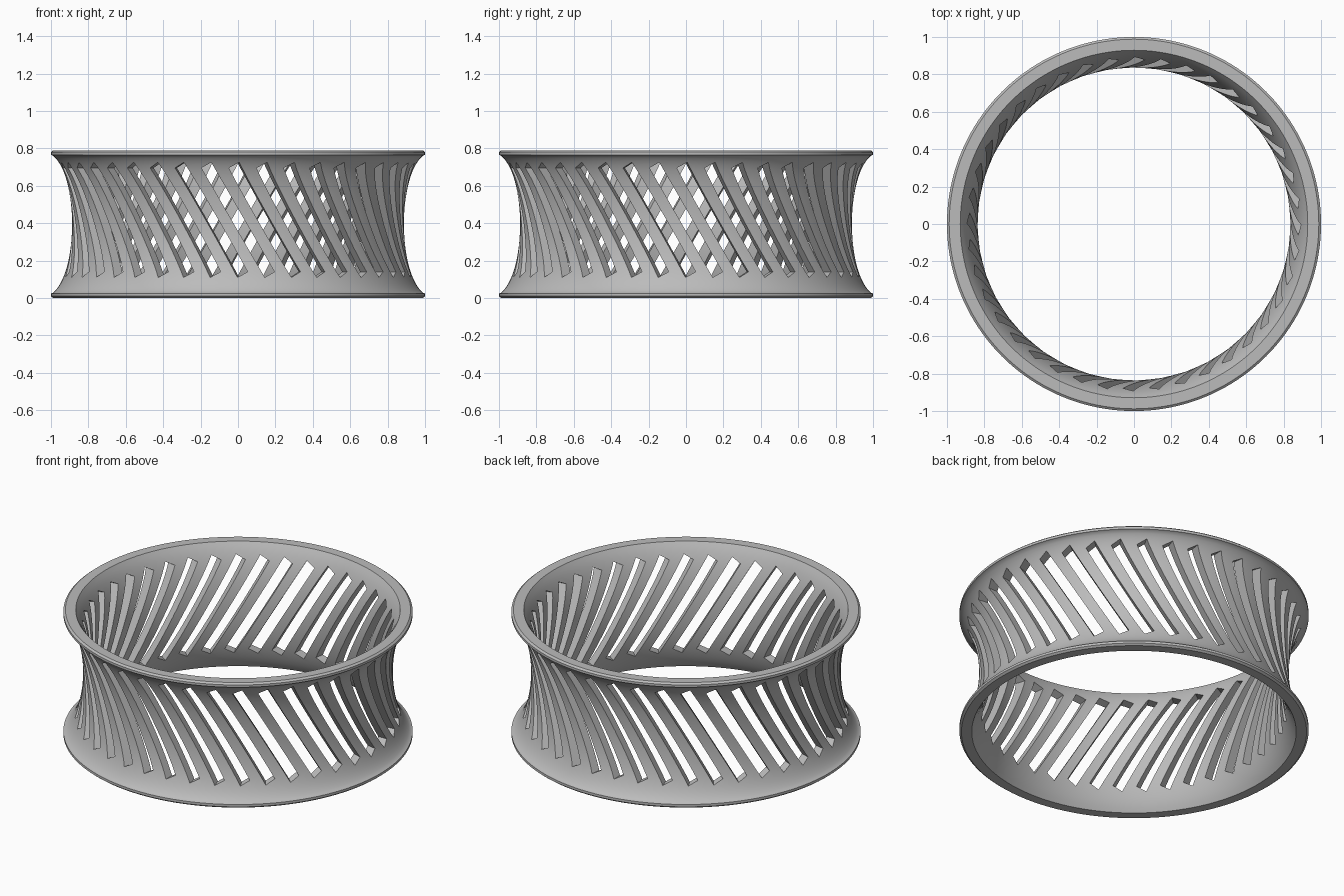
import bpy
import bmesh
import math
from mathutils import Matrix, Vector

default = bpy.data.objects.get("Cube")
if default:
    bpy.data.objects.remove(default, do_unlink=True)

HEIGHT = 0.79
MID = HEIGHT / 2
SEGMENTS = 160
SLOTS = 40

grey = bpy.data.materials.new("plain grey")
grey.use_nodes = True
colour = (0.5, 0.5, 0.5, 1)
grey.diffuse_color = colour
grey.node_tree.nodes["Principled BSDF"].inputs["Base Color"].default_value = colour


def make_object(name, bm):
    bmesh.ops.recalc_face_normals(bm, faces=bm.faces)
    mesh = bpy.data.meshes.new(name)
    bm.to_mesh(mesh)
    bm.free()
    mesh.materials.append(grey)
    obj = bpy.data.objects.new(name, mesh)
    bpy.context.collection.objects.link(obj)
    return obj


def flare(waist, depth, half, reach, steps):
    """Elliptical arc from the bottom to the top, narrowest in the middle."""
    points = []
    for i in range(steps + 1):
        angle = math.asin(reach / half) * (2 * i / steps - 1)
        points.append((waist + depth * (1 - math.cos(angle)), MID + half * math.sin(angle)))
    return points


# Wall section: outer flare, bevelled rim, inner flare
rim = [(1.0, 0.765), (1.0, 0.78), (0.988, HEIGHT)]
outer = flare(0.887, 0.14, 0.38, 0.367, 24)
inner = flare(0.835, 0.168, 0.44, MID, 20)
lower_rim = [(r, HEIGHT - z) for r, z in reversed(rim)]
section = lower_rim + outer + rim + inner[::-1]

# Flared ring
bm = bmesh.new()
loops = []
for i in range(SEGMENTS):
    a = math.tau * i / SEGMENTS
    loops.append([bm.verts.new((r * math.cos(a), r * math.sin(a), z)) for r, z in section])
for i in range(SEGMENTS):
    here, there = loops[i], loops[(i + 1) % SEGMENTS]
    for j in range(len(section)):
        k = (j + 1) % len(section)
        bm.faces.new((here[j], there[j], there[k], here[k]))
ring = make_object("slotted_ring", bm)

# Slanted slot cutters
bm = bmesh.new()
for i in range(SLOTS):
    matrix = (Matrix.Rotation(math.tau * i / SLOTS, 4, 'Z')
              @ Matrix.Translation(Vector((0, -0.92, 0.418)))
              @ Matrix.Rotation(math.radians(-30), 4, 'Y')
              @ Matrix.Diagonal((0.06, 0.28, 0.676, 1)))
    bmesh.ops.create_cube(bm, size=1, matrix=matrix)
cutter = make_object("slot_cutter", bm)
cutter.hide_render = True

# Cut the slots and discard the cutter
cut = ring.modifiers.new("slots", 'BOOLEAN')
cut.operation = 'DIFFERENCE'
cut.solver = 'EXACT'
cut.object = cutter
bpy.ops.object.select_all(action='DESELECT')
ring.select_set(True)
bpy.context.view_layer.objects.active = ring
bpy.ops.object.modifier_apply(modifier=cut.name)
bpy.data.objects.remove(cutter, do_unlink=True)
bpy.ops.object.shade_smooth_by_angle(angle=math.radians(25))
